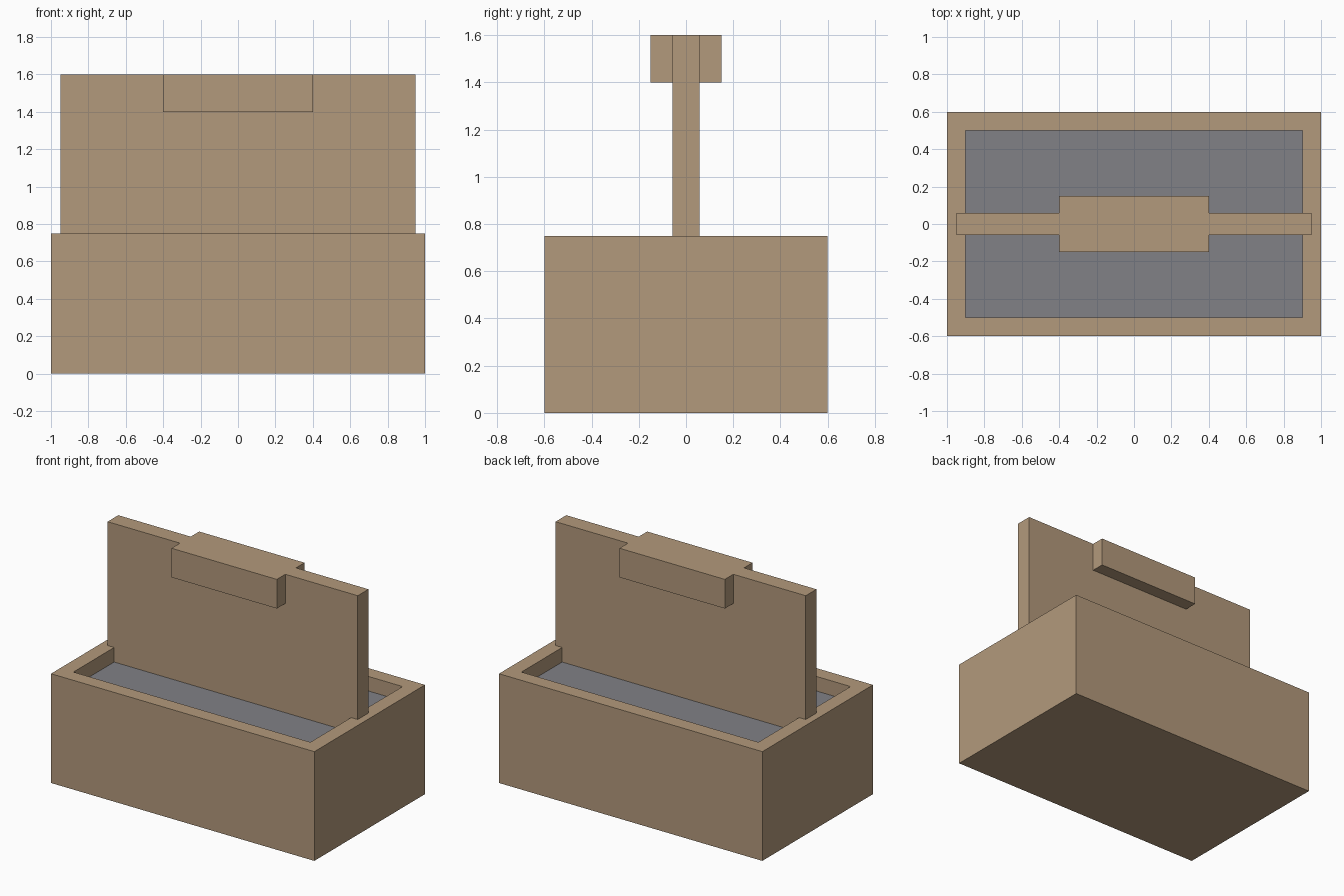
import bpy
import bmesh
from mathutils import Vector

old = bpy.data.objects.get("Cube")
if old:
    bpy.data.objects.remove(old, do_unlink=True)


def make_material(name, rgb):
    mat = bpy.data.materials.new(name)
    mat.use_nodes = True
    color = (*rgb, 1.0)
    mat.diffuse_color = color
    mat.node_tree.nodes["Principled BSDF"].inputs["Base Color"].default_value = color
    return mat


def box_mesh(half_x, half_y, z_low, z_high):
    bm = bmesh.new()
    bmesh.ops.create_cube(bm, size=2)
    for v in bm.verts:
        v.co = Vector((v.co.x * half_x, v.co.y * half_y, z_high if v.co.z > 0 else z_low))
    return bm


def add_object(name, bm, materials):
    mesh = bpy.data.meshes.new(name)
    bmesh.ops.recalc_face_normals(bm, faces=bm.faces)
    bm.to_mesh(mesh)
    bm.free()
    for mat in materials:
        mesh.materials.append(mat)
    obj = bpy.data.objects.new(name, mesh)
    bpy.context.collection.objects.link(obj)
    return obj


wood = make_material("tan_wood", (0.45, 0.32, 0.20))
grey = make_material("grey_filling", (0.22, 0.22, 0.24))

RIM, FLOOR = 0.75, 0.65

# Planter box: the top is inset to a rim and sunk to a grey floor
bm = box_mesh(1.0, 0.6, 0, RIM)
bm.normal_update()
top = max(bm.faces, key=lambda f: f.calc_center_median().z)
bmesh.ops.inset_region(bm, faces=[top], thickness=0.1, use_even_offset=True)
sunk = bmesh.ops.extrude_discrete_faces(bm, faces=[top])["faces"][0]
for v in sunk.verts:
    v.co.z = FLOOR
sunk.material_index = 1
add_object("tray", bm, [wood, grey])

# Upright board, seated in the box
add_object("upright_board", box_mesh(0.95, 0.058, FLOOR, 1.6), [wood])

# Block that projects on both sides of the board: one piece per side
for name, side in (("front_block", -1), ("back_block", 1)):
    bm = box_mesh(0.4, 0.046, 1.4, 1.6)
    bmesh.ops.translate(bm, verts=bm.verts, vec=(0, side * 0.104, 0))
    add_object(name, bm, [wood])
